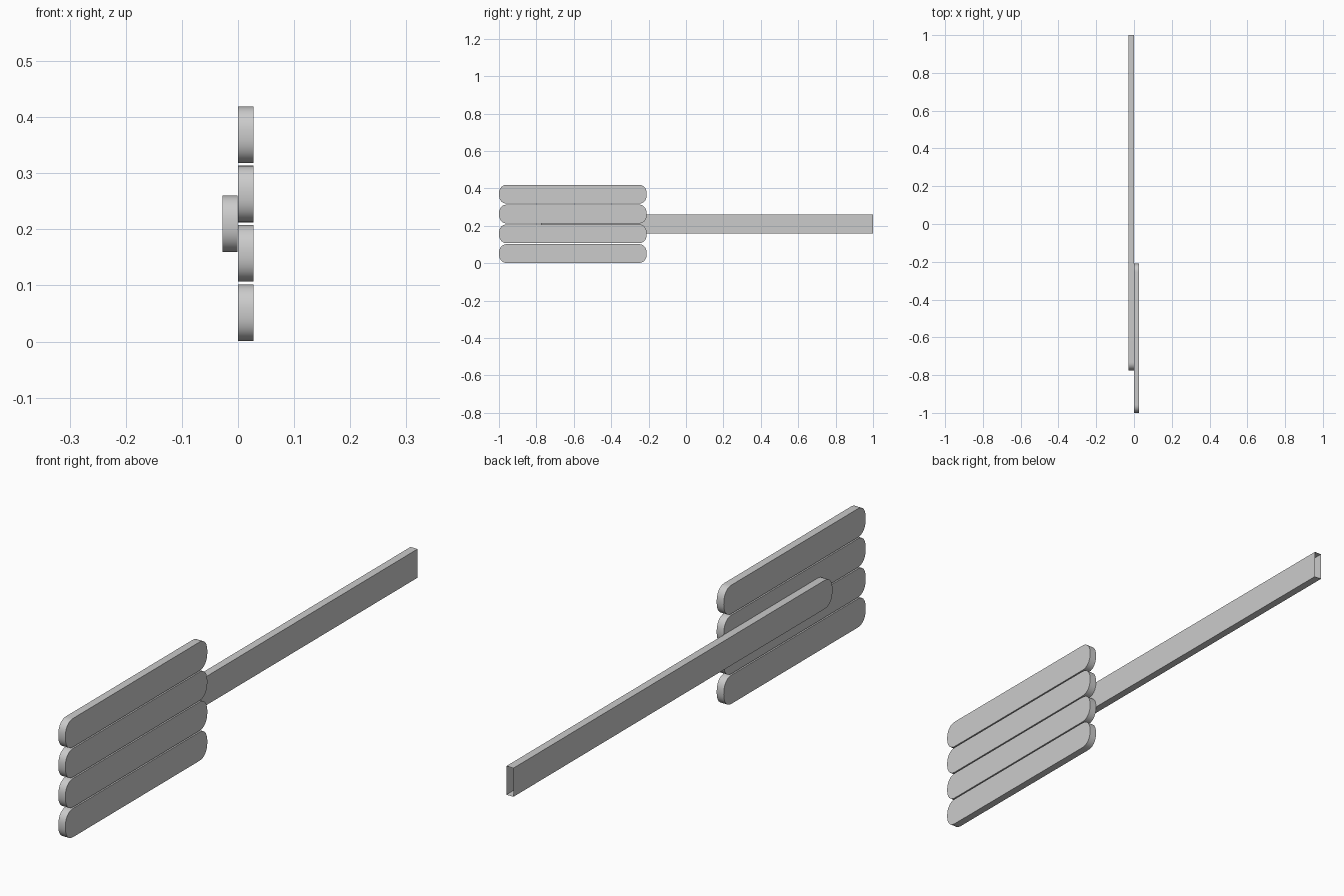
import bpy, bmesh, math

if "Cube" in bpy.data.objects:
    bpy.data.objects.remove(bpy.data.objects["Cube"])

HEIGHT = 0.101      # width of each board
THICK = 0.0275      # thickness of each board
DEPTH = 0.045       # length of a rounded end
STEPS = 20


def round_end(y, direction, zc):
    """Soft rounded end, listed from the bottom up."""
    pts = []
    for i in range(STEPS + 1):
        a = -math.pi / 2 + math.pi * i / STEPS
        c, s = max(math.cos(a), 0.0), math.sin(a)
        k = 2 / 2.3
        dy = DEPTH * (c ** k - 1)
        dz = HEIGHT / 2 * math.copysign(abs(s) ** k, s)
        pts.append((y + direction * dy, zc + dz))
    return pts


def board(name, x0, y0, y1, zc, open_back=False):
    start = round_end(y0, -1, zc)[::-1]
    if open_back:
        end = [(y1, zc - HEIGHT / 2), (y1, zc + HEIGHT / 2)]
    else:
        end = round_end(y1, 1, zc)
    outline = start + end
    bm = bmesh.new()
    left = [bm.verts.new((x0, y, z)) for y, z in outline]
    right = [bm.verts.new((x0 + THICK, y, z)) for y, z in outline]
    bm.faces.new(left[::-1])
    bm.faces.new(right)
    n = len(outline)
    for i in range(n):
        j = (i + 1) % n
        if open_back and i == len(start):
            continue    # the back end is left open
        bm.faces.new((left[i], left[j], right[j], right[i]))
    bmesh.ops.recalc_face_normals(bm, faces=bm.faces)
    mesh = bpy.data.meshes.new(name)
    bm.to_mesh(mesh)
    bm.free()
    obj = bpy.data.objects.new(name, mesh)
    bpy.context.collection.objects.link(obj)
    bpy.ops.object.select_all(action='DESELECT')
    obj.select_set(True)
    bpy.context.view_layer.objects.active = obj
    bpy.ops.object.shade_smooth_by_angle(angle=math.radians(40))
    return obj


# Four stacked slats of the paddle
for i in range(4):
    board(f"slat_{i + 1}", 0.0, -1.0, -0.21, 0.0515 + i * 0.1057)

# Long handle behind the slats
board("handle", -0.028, -0.775, 1.0, 0.21, open_back=True)
